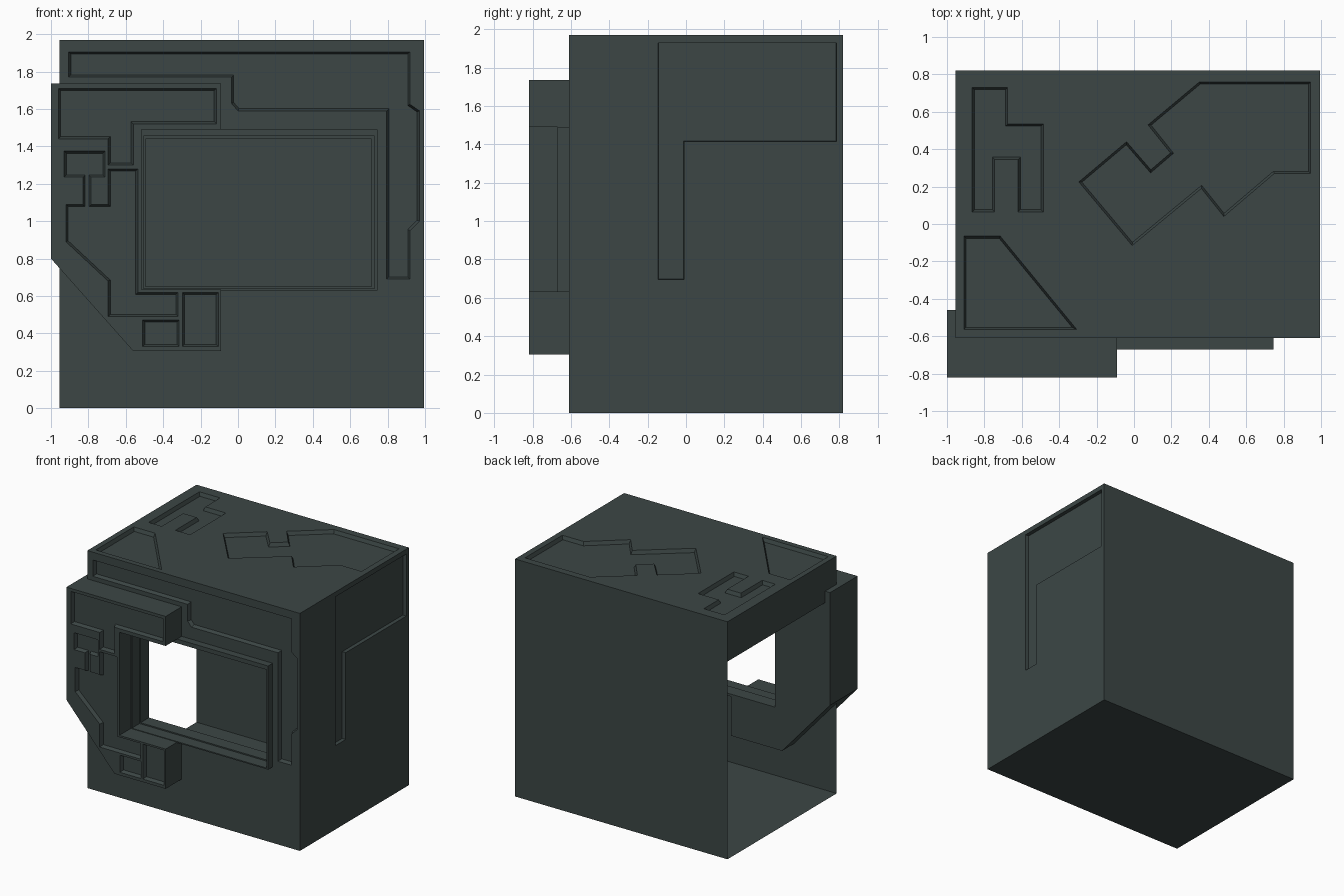
import bpy, bmesh
from mathutils import Vector

if "Cube" in bpy.data.objects:
    bpy.data.objects.remove(bpy.data.objects["Cube"])

slate = bpy.data.materials.new("dark_slate")
slate.diffuse_color = (0.045, 0.062, 0.060, 1)
slate.use_nodes = True
slate.node_tree.nodes["Principled BSDF"].inputs["Base Color"].default_value = slate.diffuse_color


def ccw(pts):
    area = sum(a[0] * b[1] - b[0] * a[1] for a, b in zip(pts, pts[1:] + pts[:1]))
    return pts if area > 0 else pts[::-1]


def inset(pts, w):
    out = []
    for i, p in enumerate(pts):
        p, a, b = Vector(p), Vector(pts[i - 1]), Vector(pts[(i + 1) % len(pts)])
        e, f = (p - a).normalized(), (b - p).normalized()
        n, m = Vector((-e.y, e.x)), Vector((-f.y, f.x))
        out.append(tuple(p + (n + m) * (w / (1 + n.dot(m)))))
    return out


def rect(u0, v0, u1, v1):
    return [(u0, v0), (u1, v0), (u1, v1), (u0, v1)]


def panel(name, place, outer, recesses=(), holes=(), back=0, depth=0.03, bevel=0.012):
    """Flat panel with sunken shapes and through holes; back > 0 makes it a solid."""
    bm = bmesh.new()

    def ring(pts, d):
        return [bm.verts.new(place(u, v, d)) for u, v in pts]

    def edges(vs):
        return [bm.edges.new((a, b)) for a, b in zip(vs, vs[1:] + vs[:1])]

    def walls(a, b):
        n = len(a)
        for i in range(n):
            j = (i + 1) % n
            bm.faces.new((a[i], a[j], b[j], b[i]))

    outer = ccw(outer)
    recesses = [ccw(r) for r in recesses]
    holes = [ccw(h) for h in holes]
    o = ring(outer, 0)
    hs = [ring(h, 0) for h in holes]
    rs = [ring(r, 0) for r in recesses]
    es = [e for loop in [o] + hs + rs for e in edges(loop)]
    bmesh.ops.triangle_fill(bm, use_beauty=True, use_dissolve=False, edges=es)
    for r, vs in zip(recesses, rs):
        low = ring(inset(r, bevel), depth)
        walls(vs, low)
        bm.faces.new(low)
    if back:
        ob = ring(outer, back)
        hb = [ring(h, back) for h in holes]
        es = [e for loop in [ob] + hb for e in edges(loop)]
        bmesh.ops.triangle_fill(bm, use_beauty=True, use_dissolve=False, edges=es)
        walls(o, ob)
        for a, b in zip(hs, hb):
            walls(a, b)
    # point the front outward
    bmesh.ops.recalc_face_normals(bm, faces=bm.faces[:])
    out = Vector(place(0, 0, 0)) - Vector(place(0, 0, 1))
    fronts = [f for f in o[0].link_faces if abs(f.normal.dot(out)) > 0.9]
    if fronts and fronts[0].normal.dot(out) < 0:
        bmesh.ops.reverse_faces(bm, faces=bm.faces[:])
    me = bpy.data.meshes.new(name)
    bm.to_mesh(me)
    bm.free()
    me.materials.append(slate)
    ob = bpy.data.objects.new(name, me)
    bpy.context.collection.objects.link(ob)
    return ob


X0, X1, Y0, Y1, H = -0.955, 0.995, -0.61, 0.82, 1.97


def front_at(y):
    return lambda u, v, d: (u, y + d, v)


# front wall with the window hole and a long sunken band
band = [(-.905, 1.905), (.92, 1.905), (.92, 1.625), (.97, 1.59), (.97, 1.0), (.92, .95),
        (.92, .69), (.795, .69), (.795, 1.59), (0, 1.59), (-.035, 1.63), (-.035, 1.77),
        (-.905, 1.77)]
panel("front_wall", front_at(Y0), rect(X0, 0, X1, H), [band],
      [rect(-.505, .64, .73, 1.455)])

# roof with three sunken shapes
fork = [(-.865, .73), (-.675, .73), (-.675, .535), (-.485, .535), (-.485, .065),
        (-.62, .065), (-.62, .345), (-.745, .345), (-.745, .065), (-.865, .065)]
jagged = [(.35, .76), (.945, .76), (.945, .27), (.75, .27), (.48, .04), (.36, .19),
          (-.01, -.115), (-.295, .225), (-.04, .44), (.09, .29), (.195, .38), (.075, .53)]
wedge = [(-.91, -.065), (-.715, -.065), (-.305, -.565), (-.91, -.565)]
panel("roof", lambda u, v, d: (u, v, H - d), rect(X0, Y0, X1, Y1), [fork, jagged, wedge])

# right wall with an angled sunken shape
angle = [(-.145, 1.93), (.785, 1.93), (.785, 1.415), (-.01, 1.415), (-.01, .695), (-.145, .695)]
panel("right_wall", lambda u, v, d: (X1 - d, u, v), rect(Y0, 0, Y1, H), [angle], bevel=0.002)

# plain walls: the left side is open below its top strip
panel("back_wall", lambda u, v, d: (u, Y1 - d, v), rect(X0, 0, X1, H))
panel("floor", lambda u, v, d: (u, v, d), rect(X0, Y0, X1, Y1))
panel("left_top_strip", lambda u, v, d: (X0 + d, u, v), rect(Y0, 1.64, Y1, H))

# window frame, stepped in depth
panel("window_frame", front_at(-.67), rect(-.515, .63, .745, 1.49),
      holes=[rect(-.505, .64, .73, 1.455)], back=.10)
panel("window_inner_frame", front_at(-.57), rect(-.515, .63, .745, 1.49),
      holes=[rect(-.495, .65, .715, 1.44)], back=.11)

# C-shaped clamp block around the left of the window
clamp = [(-1, 1.735), (-1, .8), (-.56, .305), (-.09, .305), (-.09, .635), (-.515, .635),
         (-.515, 1.49), (-.09, 1.49), (-.09, 1.735)]
upper = [(-.96, 1.71), (-.115, 1.71), (-.115, 1.52), (-.56, 1.52), (-.56, 1.3),
         (-.695, 1.3), (-.695, 1.44), (-.96, 1.44)]
middle = [(-.93, 1.375), (-.71, 1.375), (-.71, 1.235), (-.785, 1.235), (-.785, 1.09),
          (-.695, 1.09), (-.695, 1.28), (-.535, 1.28), (-.535, .62), (-.32, .62),
          (-.32, .49), (-.695, .49), (-.695, .68), (-.92, .89), (-.92, 1.09),
          (-.83, 1.09), (-.83, 1.235), (-.93, 1.235)]
panel("clamp_block", front_at(-.82), clamp,
      [upper, middle, rect(-.51, .33, -.315, .472), rect(-.298, .33, -.105, .62)], back=.36)
